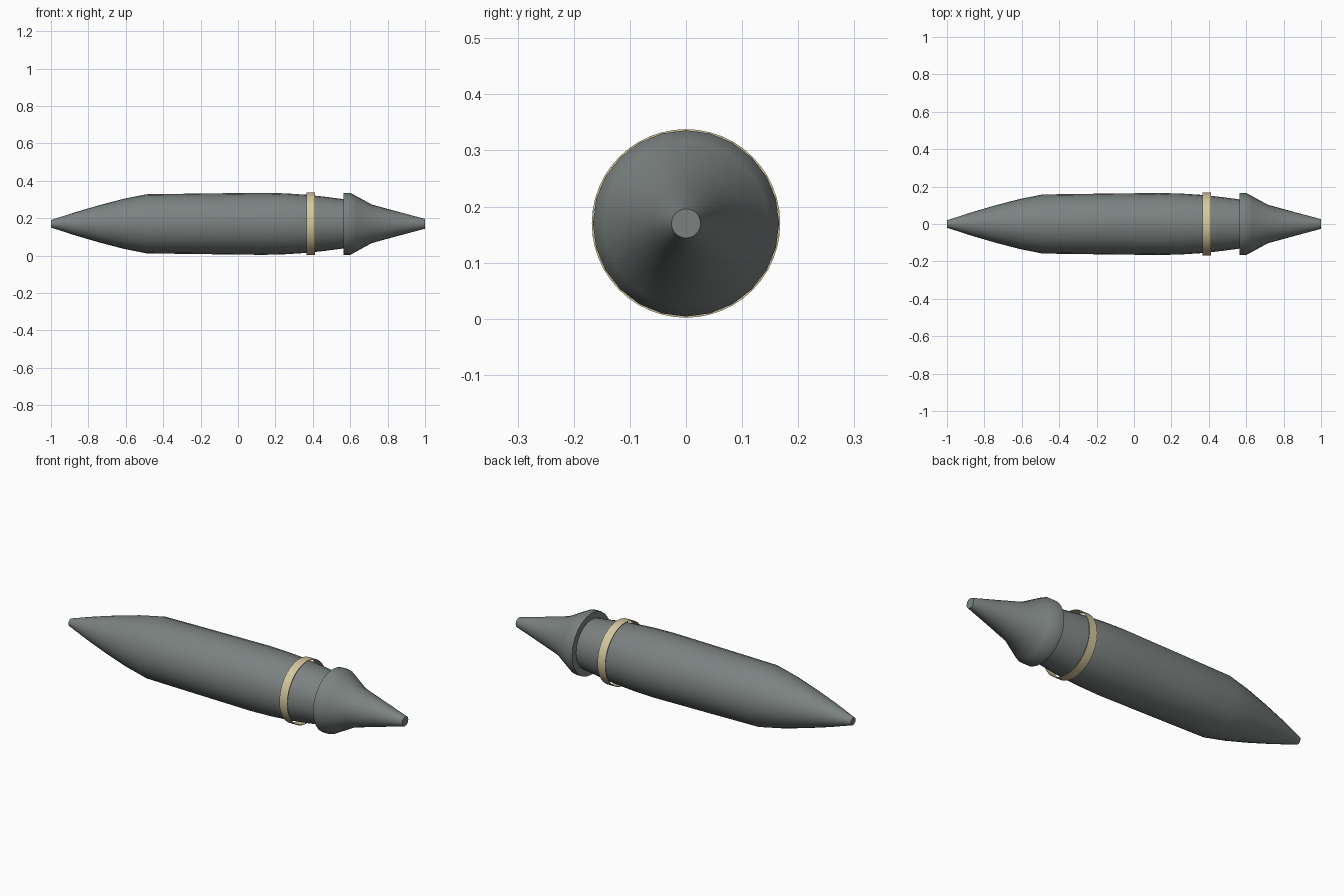
import bpy, bmesh, math

if "Cube" in bpy.data.objects:
    bpy.data.objects.remove(bpy.data.objects["Cube"])

AXIS_Z = 0.17


def material(name, rgb):
    m = bpy.data.materials.new(name)
    m.diffuse_color = (*rgb, 1)
    m.use_nodes = True
    m.node_tree.nodes["Principled BSDF"].inputs["Base Color"].default_value = m.diffuse_color
    return m


grey = material("steel grey", (0.20, 0.225, 0.22))
gold = material("pale brass", (0.66, 0.58, 0.35))


def lathe(name, profile, mat, sides, caps=True, closed=False):
    """Revolve (x, radius) points round the long axis."""
    bm = bmesh.new()
    rings = []
    for x, r in profile:
        rings.append([bm.verts.new((x, r * math.sin(a), AXIS_Z + r * math.cos(a)))
                      for a in (2 * math.pi * i / sides for i in range(sides))])
    pairs = list(zip(rings, rings[1:]))
    if closed:
        pairs.append((rings[-1], rings[0]))
    for a, b in pairs:
        for i in range(sides):
            j = (i + 1) % sides
            bm.faces.new((a[i], a[j], b[j], b[i]))
    if caps and not closed:
        bm.faces.new(rings[0])
        bm.faces.new(rings[-1])
    bmesh.ops.recalc_face_normals(bm, faces=bm.faces)
    mesh = bpy.data.meshes.new(name)
    bm.to_mesh(mesh)
    bm.free()
    mesh.materials.append(mat)
    obj = bpy.data.objects.new(name, mesh)
    bpy.context.collection.objects.link(obj)
    bpy.ops.object.select_all(action='DESELECT')
    obj.select_set(True)
    bpy.context.view_layer.objects.active = obj
    bpy.ops.object.shade_smooth_by_angle(angle=math.radians(30))
    return obj


# Long body with tapered nose
lathe("body", [(-1.0, 0.020), (-0.87, 0.062), (-0.74, 0.100), (-0.61, 0.134),
               (-0.49, 0.158), (-0.2, 0.162), (0.135, 0.166), (0.25, 0.163),
               (0.375, 0.155), (0.47, 0.144), (0.57, 0.131)], grey, 24)

# Flared tail section
lathe("tail_cone", [(0.565, 0.166), (0.600, 0.166), (0.635, 0.147),
                    (0.715, 0.103), (0.865, 0.062), (1.0, 0.026)], grey, 24)

# Thin open band standing just clear of the body
lathe("band", [(0.365, 0.168), (0.412, 0.168), (0.412, 0.165), (0.365, 0.165)],
      gold, 48, closed=True)
